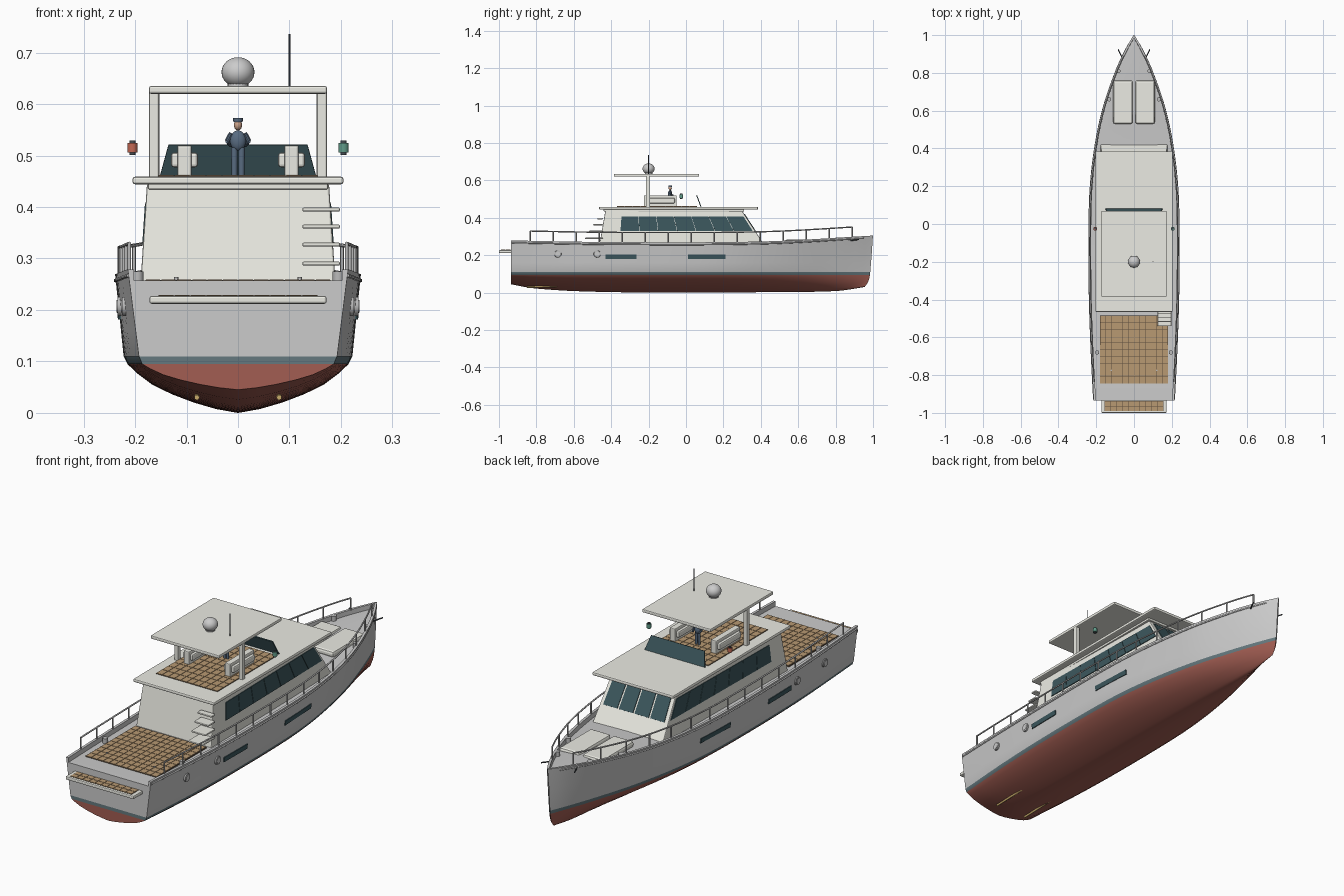
import bpy, bmesh, math
from mathutils import Vector

if "Cube" in bpy.data.objects:
    bpy.data.objects.remove(bpy.data.objects["Cube"])


def mat(name, r, g, b):
    m = bpy.data.materials.new(name)
    m.diffuse_color = (r, g, b, 1)
    m.use_nodes = True
    m.node_tree.nodes["Principled BSDF"].inputs["Base Color"].default_value = m.diffuse_color
    return m


WHITE = mat("hull_grey", .72, .72, .72)
CREAM = mat("cream", .83, .83, .77)
RED = mat("antifouling_red", .36, .11, .085)
BOOT = mat("boot_stripe", .13, .19, .21)
GLASS = mat("glass", .045, .095, .11)
TEAK = mat("teak", .48, .32, .17)
SEAM = mat("teak_seam", .12, .08, .05)
STEEL = mat("steel", .5, .5, .5)
DARK = mat("dark", .06, .07, .08)
NAVY = mat("clothes", .1, .15, .22)
SKIN = mat("skin", .6, .36, .25)
PORT = mat("port_red", .55, .14, .09)
STBD = mat("starboard_green", .12, .33, .25)
GOLD = mat("bronze", .6, .42, .15)


def mesh_obj(name, bm, mats, bevel=0, smooth=True):
    me = bpy.data.meshes.new(name)
    bmesh.ops.recalc_face_normals(bm, faces=bm.faces)
    bm.to_mesh(me)
    bm.free()
    ob = bpy.data.objects.new(name, me)
    bpy.context.collection.objects.link(ob)
    for m in mats:
        me.materials.append(m)
    if bevel:
        b = ob.modifiers.new("bevel", 'BEVEL')
        b.width, b.segments = bevel, 2
    if smooth:
        bpy.context.view_layer.objects.active = ob
        bpy.ops.object.select_all(action='DESELECT')
        ob.select_set(True)
        bpy.ops.object.shade_smooth_by_angle(angle=math.radians(35))
    return ob


def add_box(bm, x0, x1, y0, y1, z0, z1):
    vs = bmesh.ops.create_cube(bm, size=1)["verts"]
    for v in vs:
        v.co = ((x0 + x1) / 2 + v.co.x * (x1 - x0), (y0 + y1) / 2 + v.co.y * (y1 - y0), (z0 + z1) / 2 + v.co.z * (z1 - z0))


def box(name, x0, x1, y0, y1, z0, z1, m, bevel=0):
    bm = bmesh.new()
    add_box(bm, x0, x1, y0, y1, z0, z1)
    return mesh_obj(name, bm, [m], bevel, smooth=False)


def rod(name, a, b, r, m, r2=None, n=20):
    a, b = Vector(a), Vector(b)
    bm = bmesh.new()
    bmesh.ops.create_cone(bm, cap_ends=True, segments=n, radius1=r, radius2=r if r2 is None else r2, depth=(b - a).length)
    ob = mesh_obj(name, bm, [m])
    ob.location = (a + b) / 2
    ob.rotation_euler = (b - a).to_track_quat('Z', 'Y').to_euler()
    return ob


def ball(name, c, s, m, n=20):
    bm = bmesh.new()
    bmesh.ops.create_uvsphere(bm, u_segments=n, v_segments=n // 2 + 2, radius=1)
    ob = mesh_obj(name, bm, [m])
    ob.location, ob.scale = c, s
    return ob


def tubes(name, paths, r, m):
    cu = bpy.data.curves.new(name, 'CURVE')
    cu.dimensions, cu.bevel_depth, cu.bevel_resolution, cu.use_fill_caps = '3D', r, 2, True
    for p in paths:
        s = cu.splines.new('POLY')
        s.points.add(len(p) - 1)
        for q, co in zip(s.points, p):
            q.co = (*co, 1)
    cu.materials.append(m)
    ob = bpy.data.objects.new(name, cu)
    bpy.context.collection.objects.link(ob)


def spline(tab, t):
    # smooth interpolation through (t, value) pairs
    def slope(k):
        a, b = tab[max(k - 1, 0)], tab[min(k + 1, len(tab) - 1)]
        return (b[1] - a[1]) / (b[0] - a[0])
    i = max(k for k in range(len(tab) - 1) if tab[k][0] <= t or k == 0)
    (t0, v0), (t1, v1) = tab[i], tab[i + 1]
    h = t1 - t0
    u = min((t - t0) / h, 1)
    return (v0 * (2*u**3 - 3*u*u + 1) + h * slope(i) * (u**3 - 2*u*u + u)
            + v1 * (3*u*u - 2*u**3) + h * slope(i + 1) * (u**3 - u*u))


# hull lines: sheer half beam, waterline half beam, sheer height, keel height, stem profile
BS = [(0, .214), (.15, .228), (.3, .237), (.5, .238), (.6, .23), (.7, .207), (.8, .166), (.9, .1), (.96, .047), (1, .003)]
BW = [(0, .186), (.15, .205), (.3, .214), (.5, .212), (.6, .2), (.7, .172), (.8, .13), (.9, .072), (.96, .032), (1, .002)]
SH = [(0, .279), (.3, .27), (.7, .274), (1, .305)]
KE = [(0, .045), (.06, .024), (.2, .007), (.45, 0), (.75, .003), (.93, .009), (1, .03)]
ST = [(0, .93), (.03, .955), (.06, .975), (.11, .985), (.31, 1)]


def t_of(y):
    return min(max((y + .935) / 1.93, 0), 1)


def hull_x(y, z):
    t = t_of(y)
    b0, b1 = spline(BW, t) * 1.035, spline(BS, t)
    return b0 + (b1 - b0) * (z - .11) / (spline(SH, t) - .11)


def sheer(y):
    return spline(SH, t_of(y))


# hull with bulwark and deck, half then mirrored
bm = bmesh.new()
N, rows = 48, []
for i in range(N + 1):
    t = 1 - (1 - i / N) ** 1.25
    bs, bw, sh, k = (spline(T, t) for T in (BS, BW, SH, KE))
    sec = [(bw * f, k + (.095 - k) * g) for f, g in ((0, 0), (.2, .08), (.4, .21), (.6, .38), (.78, .58), (.92, .82), (1, 1))]
    dk, bo = sh - .022, bw * 1.035
    sec += [(bo + (bs - bo) * (z - .11) / (sh - .11), z) for z in (.11, .16, .21, dk, sh)]
    ins = max(bs - .012, 0.0005)
    sec += [(ins, sh), (ins, dk), (0, dk + .012 * max(0, min(1, (t - .65) * 5)) * bs / .2)]
    rows.append([bm.verts.new((x, -.935 + t * (spline(ST, z) + .935), z)) for x, z in sec])
for a, b in zip(rows, rows[1:]):
    for j in range(len(a) - 1):
        f = bm.faces.new((a[j], b[j], b[j + 1], a[j + 1]))
        f.material_index = 1 if j < 6 else 2 if j == 6 else 0
s = rows[0]
c = [bm.verts.new((0, -.935, z)) for z in (.095, .11)]
bm.faces.new(s[:7] + [c[0]]).material_index = 1
bm.faces.new((s[6], s[7], c[1], c[0])).material_index = 2
bm.faces.new(s[7:11] + [s[13], s[14], c[1]])
bm.faces.new(s[10:14])
hull = mesh_obj("hull", bm, [WHITE, RED, BOOT])
mm = hull.modifiers.new("mirror", 'MIRROR')
mm.merge_threshold = .0008


# teak decking made of planks over a dark seam layer
def planks(name, x0, x1, y0, y1, z, nx, ny):
    box(name + "_base", x0, x1, y0, y1, z - .006, z, SEAM)
    bm, g = bmesh.new(), .0012
    dx, dy = (x1 - x0) / nx, (y1 - y0) / ny
    for i in range(nx):
        for j in range(ny):
            add_box(bm, x0 + i*dx + g, x0 + (i+1)*dx - g, y0 + j*dy + g, y0 + (j+1)*dy - g, z - .003, z + .0015)
    mesh_obj(name, bm, [TEAK], smooth=False)


planks("cockpit_teak", -.18, .18, -.845, -.485, .258, 12, 10)
planks("flybridge_teak", -.155, .155, -.37, .06, .461, 10, 10)
box("swim_platform", -.172, .172, -1, -.925, .212, .227, CREAM, .004)
planks("platform_teak", -.155, .155, -.99, -.938, .228, 10, 2)

# deckhouse: tapered block with raked ends
LOW = [(-.19, -.465), (.19, -.465), (.178, .425), (-.178, .425)]
TOP = [(-.177, -.43), (.177, -.43), (.163, .295), (-.163, .295)]
low, top = [Vector((*p, .245)) for p in LOW], [Vector((*p, .445)) for p in TOP]
bm = bmesh.new()
a, b = [bm.verts.new(p) for p in low], [bm.verts.new(p) for p in top]
bm.faces.new(a)
bm.faces.new(b)
for i in range(4):
    bm.faces.new((a[i], a[(i+1) % 4], b[(i+1) % 4], b[i]))
mesh_obj("deckhouse", bm, [CREAM], .004, smooth=False)
box("roof", -.205, .205, -.465, .385, .444, .459, CREAM, .005)
box("roof_beam", -.175, .175, -.44, .31, .434, .446, CREAM, .003)


# window panes laid on a deckhouse face between corners i and j
def panes(name, i, j, u0, u1, v0, v1, n, gap):
    bm = bmesh.new()
    out = (low[j] - low[i]).cross(top[i] - low[i]).normalized()
    w = (u1 - u0) / n
    for k in range(n):
        p = []
        for u, v in ((k*w + gap, v0), ((k+1)*w - gap, v0), ((k+1)*w - gap, v1), (k*w + gap, v1)):
            q = low[i].lerp(low[j], u0 + u).lerp(top[i].lerp(top[j], u0 + u), v)
            p.append(q)
        f0, f1 = [[bm.verts.new(q + out * d) for q in p] for d in (-.003, .003)]
        bm.faces.new(f0)
        bm.faces.new(f1)
        for e in range(4):
            bm.faces.new((f0[e], f0[(e+1) % 4], f1[(e+1) % 4], f1[e]))
    mesh_obj(name, bm, [GLASS], smooth=False)


panes("starboard_windows", 1, 2, .12, .985, .42, .81, 7, .0015)
panes("port_windows", 3, 0, .015, .88, .42, .81, 7, .0015)
panes("windscreen", 2, 3, .04, .96, .38, .88, 4, .012)

# ladder steps on the aft wall
for i, z in enumerate((.29, .327, .362, .395)):
    box("ladder_step", .125, .198, -.54 + i*.022, -.445, z - .004, z + .004, CREAM, .003)

# flybridge: hardtop, posts, screen, radar dome, aerial
box("hardtop", -.173, .173, -.385, .07, .62, .635, CREAM, .004)
for s in (-1, 1):
    box("hardtop_post", s*.163 - .01, s*.163 + .01, -.215, -.192, .455, .625, CREAM, .004)
    x = s * .104
    box("bench_seat", x - .026, x + .026, -.215, -.06, .477, .506, CREAM, .006)
    box("bench_core", x - .014, x + .014, -.225, -.05, .459, .52, CREAM, .004)
bm = bmesh.new()
f = bm.faces.new([bm.verts.new(p) for p in ((-.152, .08, .459), (.152, .08, .459), (.135, .057, .521), (-.135, .057, .521))])
scr = mesh_obj("flybridge_screen", bm, [GLASS], smooth=False)
sm = scr.modifiers.new("thick", 'SOLIDIFY')
sm.thickness, sm.offset = .005, 0
ball("radar_dome", (0, -.2, .662), (.032, .032, .029), WHITE, 28)
rod("radar_foot", (0, -.2, .633), (0, -.2, .645), .02, WHITE)
rod("aerial", (.1, -.2, .633), (.1, -.2, .736), .002, DARK, n=8)

# helmsman
for s in (-1, 1):
    rod("leg", (s*.007, -.085, .46), (s*.007, -.085, .516), .0055, NAVY, .0065, 12)
    rod("upper_arm", (s*.013, -.085, .543), (s*.021, -.083, .528), .005, NAVY, n=10)
    rod("forearm", (s*.021, -.083, .528), (s*.014, -.07, .52), .004, NAVY, n=10)
ball("torso", (0, -.085, .529), (.0155, .011, .02), NAVY)
ball("head", (0, -.085, .559), (.008, .009, .01), SKIN)
rod("cap", (0, -.084, .565), (0, -.084, .573), .009, NAVY, .01)

# parts repeated on both sides
for s, tag, light in ((-1, "port", PORT), (1, "starboard", STBD)):
    rod(tag + "_light", (s*.205, -.025, .506), (s*.205, -.025, .524), .01, light)
    rod(tag + "_light_core", (s*.205, -.025, .501), (s*.205, -.025, .529), .006, DARK)
    # hull windows and portholes
    for y0, y1 in ((-.43, -.265), (.01, .21)):
        bm = bmesh.new()
        pts = [[(s * (hull_x(y, z) + d), y, z) for y, z in ((y0, .181), (y1, .181), (y1, .203), (y0, .203))] for d in (-.006, .004)]
        A, B = [[bm.verts.new(p) for p in q] for q in pts]
        bm.faces.new(A)
        bm.faces.new(B)
        for e in range(4):
            bm.faces.new((A[e], A[(e+1) % 4], B[(e+1) % 4], B[e]))
        mesh_obj("hull_window", bm, [GLASS], smooth=False)
    for y in (-.685, -.475):
        x = hull_x(y, .207)
        rod("porthole_rim", (s*(x - .01), y, .207), (s*(x + .006), y, .207), .02, STEEL, .018, 28)
        rod("porthole_glass", (s*x, y, .207), (s*(x + .0075), y, .207), .012, WHITE, n=24)
    # rub rail and guard rail
    ys = [-.93 + .04*i for i in range(48)]
    tubes("rub_rail", [[(s*hull_x(y, sheer(y) - .012), y, sheer(y) - .012) for y in ys]], .004, STEEL)

    def rail(y, h):
        return (s * max(hull_x(y, sheer(y)) - .008, .01), y, sheer(y) + h)
    rails = [[rail(-.835 + .0345*i, .052) for i in range(51)]]
    rails += [[rail(y, -.005), rail(y, .052)] for y in [-.833 + .123*i for i in range(15)]]
    tubes("guard_rail", rails, .0035, STEEL)
    # bollards, cleats, anchor bars, sun pads, propeller shafts
    for x, y in ((.195, -.68), (.132, .66), (.082, .81)):
        z = sheer(y)
        rod("bollard", (s*x, y, z - .025), (s*x, y, z), .011, STEEL)
    rod("cleat", (s*.12, -.775, .255), (s*.12, -.775, .264), .004, STEEL, n=12)
    rod("anchor_bar", (s*.06, .875, .278), (s*.084, .925, .284), .003, DARK, n=10)
    box("sun_pad", min(s*.007, s*.11), max(s*.007, s*.11), .53, .76, .256, .284, CREAM, .01)
    rod("shaft", (s*.08, -.85, .03), (s*.08, -.6, .036), .005, GOLD, n=12)
